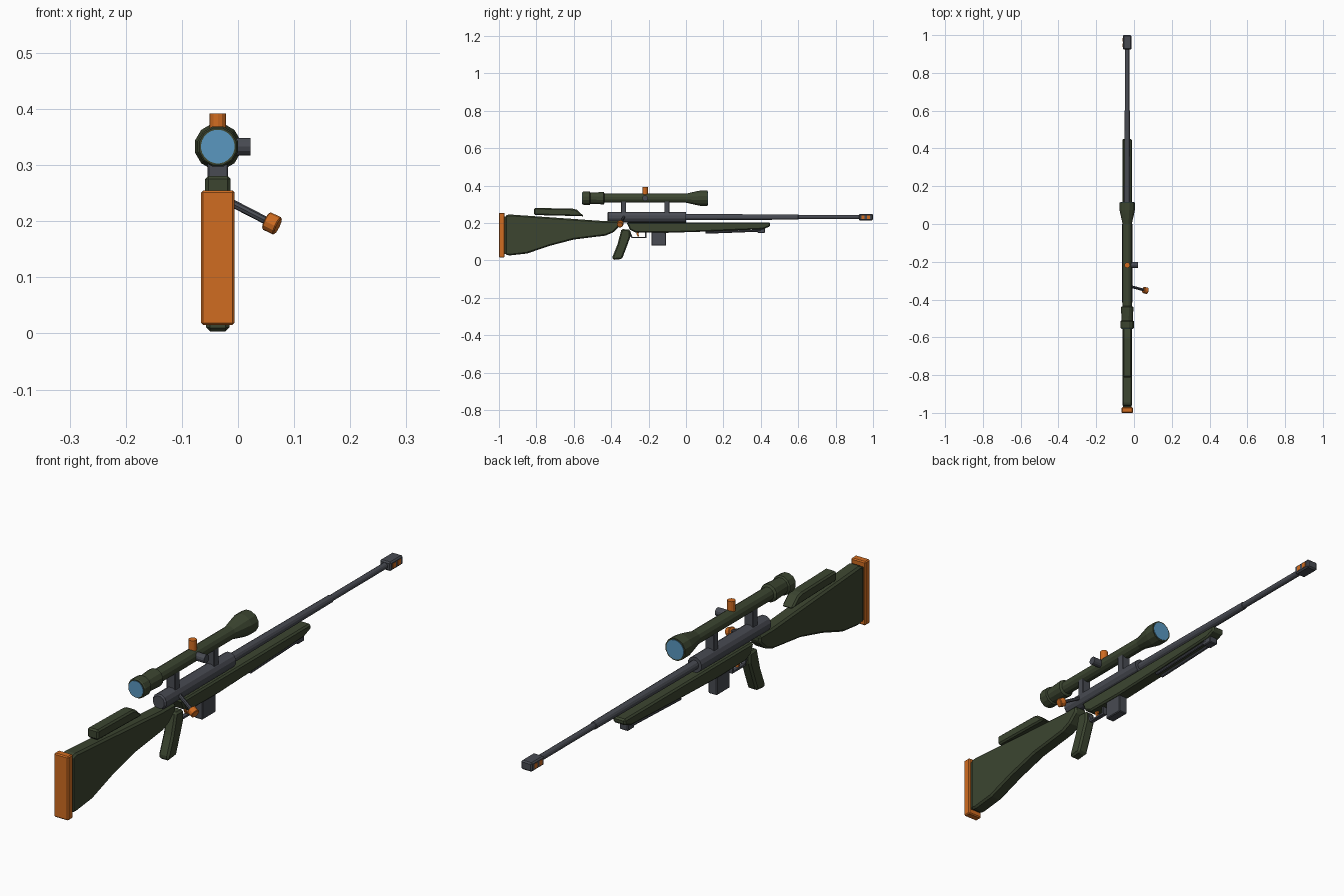
import bpy, bmesh, math
from mathutils import Vector

if "Cube" in bpy.data.objects:
    bpy.data.objects.remove(bpy.data.objects["Cube"])

CX = -0.036   # centre plane of the rifle
BZ = 0.232    # bore height
SZ = 0.333    # scope height


def material(name, rgb):
    m = bpy.data.materials.new(name)
    m.diffuse_color = (*rgb, 1)
    m.use_nodes = True
    m.node_tree.nodes["Principled BSDF"].inputs["Base Color"].default_value = m.diffuse_color
    return m


GREEN = material("olive", (0.045, 0.06, 0.03))
METAL = material("gunmetal", (0.065, 0.07, 0.085))
ORANGE = material("orange", (0.63, 0.15, 0.015))
BLUE = material("lens_blue", (0.1, 0.31, 0.53))


def finish(name, bm, mat, bevel=0):
    bmesh.ops.recalc_face_normals(bm, faces=bm.faces)
    me = bpy.data.meshes.new(name)
    bm.to_mesh(me)
    bm.free()
    ob = bpy.data.objects.new(name, me)
    bpy.context.collection.objects.link(ob)
    me.materials.append(mat)
    if bevel:
        b = ob.modifiers.new("bevel", 'BEVEL')
        b.width, b.segments, b.limit_method = bevel, 1, 'ANGLE'
        b.angle_limit = math.radians(40)
    return ob


def slab(name, pts, width, mat, bevel=0.0, x=CX):
    """Side profile of (y, z) points extruded across x."""
    bm = bmesh.new()
    face = bm.faces.new([bm.verts.new((x - width / 2, y, z)) for y, z in pts])
    new = bmesh.ops.extrude_face_region(bm, geom=[face])["geom"]
    bmesh.ops.translate(bm, vec=(width, 0, 0),
                        verts=[v for v in new if isinstance(v, bmesh.types.BMVert)])
    return finish(name, bm, mat, bevel)


def box(name, y0, y1, z0, z1, width, mat, bevel=0.0, x=CX):
    return slab(name, [(y0, z0), (y1, z0), (y1, z1), (y0, z1)], width, mat, bevel, x)


def lathe(name, profile, z, mat, sides=12):
    """Closed turned shape along y from (y, radius) points."""
    bm = bmesh.new()
    rings = []
    for y, r in profile:
        rings.append([bm.verts.new((CX + r * math.cos(a), y, z + r * math.sin(a)))
                      for a in (2 * math.pi * (i + 0.5) / sides for i in range(sides))])
    for a, b in zip(rings, rings[1:]):
        for i in range(sides):
            j = (i + 1) % sides
            bm.faces.new((a[i], a[j], b[j], b[i]))
    bm.faces.new(rings[0])
    bm.faces.new(rings[-1])
    return finish(name, bm, mat)


def rod(name, p, q, r, mat, sides=12, bevel=0.0):
    """Cylinder from p to q."""
    p, q = Vector(p), Vector(q)
    d = q - p
    bm = bmesh.new()
    bmesh.ops.create_cone(bm, cap_ends=True, segments=sides, radius1=r, radius2=r, depth=d.length)
    bmesh.ops.rotate(bm, matrix=d.to_track_quat('Z', 'Y').to_matrix(), verts=bm.verts)
    bmesh.ops.translate(bm, vec=(p + q) / 2, verts=bm.verts)
    return finish(name, bm, mat, bevel)


# Stock, butt pad and cheek rest
slab("stock", [(-0.966, 0.03), (-0.94, 0.027), (-0.85, 0.037), (-0.73, 0.078), (-0.6, 0.112),
               (-0.43, 0.133), (-0.39, 0.15), (-0.352, 0.185), (-0.352, 0.21), (-0.43, 0.21),
               (-0.6, 0.222), (-0.945, 0.246), (-0.966, 0.24)], 0.052, GREEN, 0.007)
box("butt_pad", -1.0, -0.97, 0.015, 0.255, 0.06, ORANGE, 0.004)
box("butt_spacer", -0.972, -0.96, 0.035, 0.235, 0.044, GREEN)
slab("cheek_rest", [(-0.812, 0.243), (-0.6, 0.238), (-0.545, 0.236), (-0.585, 0.272),
                    (-0.605, 0.277), (-0.812, 0.281)], 0.046, GREEN, 0.006)

# Fore-end and pistol grip
slab("fore_end", [(-0.3, 0.165), (-0.27, 0.15), (-0.1, 0.148), (0.12, 0.155), (0.41, 0.167),
                  (0.45, 0.182), (0.45, 0.203), (-0.318, 0.203)], 0.052, GREEN, 0.006)
slab("pistol_grip", [(-0.392, 0.003), (-0.342, 0.008), (-0.322, 0.06), (-0.298, 0.125),
                     (-0.298, 0.165), (-0.345, 0.168), (-0.365, 0.09), (-0.392, 0.022)],
     0.042, GREEN, 0.007)

# Receiver, barrel and muzzle brake
lathe("receiver", [(-0.42, 0.024), (-0.414, 0.029), (0.0, 0.029)], BZ, METAL)
lathe("barrel", [(-0.02, 0.017), (0.15, 0.0165), (0.6, 0.014), (0.602, 0.0115), (0.95, 0.0115)],
      BZ, METAL)
box("muzzle_brake", 0.924, 1.0, BZ - 0.017, BZ + 0.017, 0.046, METAL, 0.005)
for i, y in enumerate((0.937, 0.967)):
    box(f"brake_vent_{i}", y, y + 0.018, BZ - 0.009, BZ + 0.009, 0.048, ORANGE)

# Magazine, trigger and guard
box("magazine", -0.185, -0.106, 0.08, 0.16, 0.036, METAL, 0.003)
box("guard_bottom", -0.292, -0.212, 0.119, 0.126, 0.016, METAL)
slab("guard_rear", [(-0.306, 0.155), (-0.298, 0.155), (-0.284, 0.12), (-0.292, 0.12)], 0.016, METAL)
box("guard_front", -0.219, -0.212, 0.12, 0.16, 0.016, METAL)
slab("trigger", [(-0.262, 0.158), (-0.248, 0.158), (-0.255, 0.142), (-0.25, 0.128),
                 (-0.258, 0.128), (-0.265, 0.142)], 0.01, ORANGE)

# Folded bipod under the fore-end
box("bipod_mount", 0.382, 0.422, 0.147, 0.174, 0.036, METAL, 0.003)
for side in (-1, 1):
    x = CX + side * 0.013
    rod(f"bipod_leg_{side}", (x, 0.105, 0.149), (x, 0.4, 0.16), 0.006, METAL, 8)

# Bolt handle
root, neck, tip = Vector((-0.02, -0.33, 0.237)), Vector((0.05, -0.349, 0.201)), Vector((0.071, -0.354, 0.191))
rod("bolt_arm", root, neck, 0.007, METAL, 8)
rod("bolt_knob", neck, tip, 0.017, ORANGE, 12, 0.002)

# Scope with lenses, turrets and mounts
lathe("scope_body", [(-0.553, 0.034), (-0.548, 0.037), (-0.515, 0.037), (-0.511, 0.031),
                     (-0.5, 0.031), (-0.45, 0.034), (-0.44, 0.034), (-0.435, 0.025), (0.0, 0.025),
                     (0.055, 0.038), (0.075, 0.042), (0.115, 0.042)], SZ, GREEN)
lathe("eyepiece_lens", [(-0.555, 0.03), (-0.54, 0.03)], SZ, BLUE, 24)
lathe("objective_lens", [(0.1, 0.036), (0.117, 0.036)], SZ, BLUE, 24)
rod("elevation_turret", (CX, -0.218, SZ + 0.015), (CX, -0.218, 0.392), 0.0145, ORANGE)
rod("windage_turret", (CX + 0.015, -0.218, SZ), (0.022, -0.218, SZ), 0.0155, METAL)
for i, y in enumerate((-0.334, -0.102)):
    box(f"scope_mount_{i}", y - 0.014, y + 0.014, 0.245, 0.32, 0.036, METAL, 0.002)
